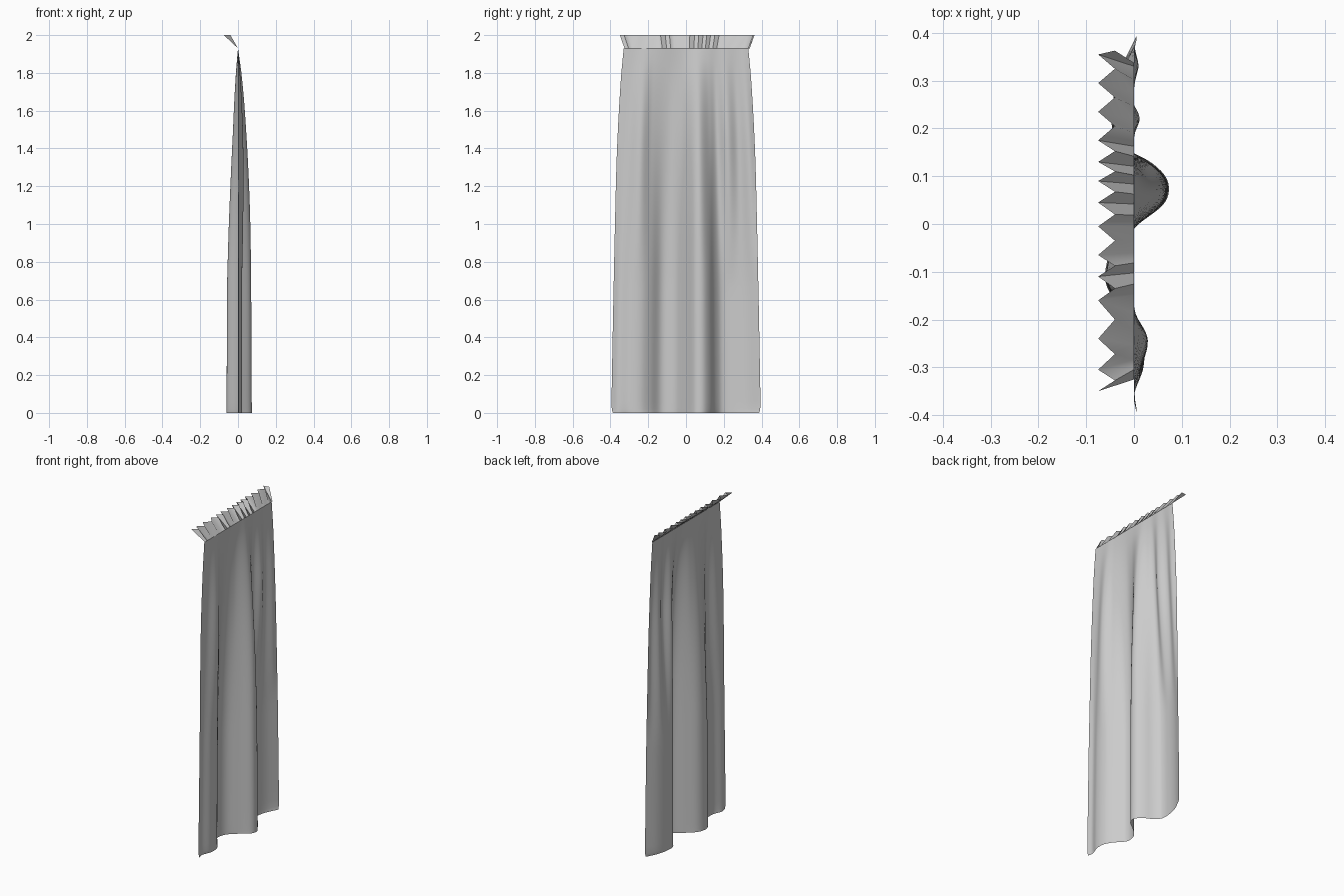
import bpy
import bmesh
from mathutils import Vector

if "Cube" in bpy.data.objects:
    bpy.data.objects.remove(bpy.data.objects["Cube"], do_unlink=True)

cloth = bpy.data.materials.new("grey_cloth")
cloth.use_nodes = True
grey = (0.6, 0.6, 0.6, 1)
cloth.diffuse_color = grey
cloth.node_tree.nodes["Principled BSDF"].inputs["Base Color"].default_value = grey

TOP = 1.93      # height of the gathered seam


def spline(points, t):
    """Smooth curve value through sorted (position, value) points."""
    t = min(max(t, points[0][0]), points[-1][0])
    i = max(k for k in range(len(points) - 1) if points[k][0] <= t)

    def slope(k):
        a, b = points[max(k - 1, 0)], points[min(k + 1, len(points) - 1)]
        return (b[1] - a[1]) / (b[0] - a[0])
    (p, v), (q, w) = points[i], points[i + 1]
    h = q - p
    s = (t - p) / h
    return ((1 + 2 * s) * (1 - s) ** 2 * v + s * (1 - s) ** 2 * h * slope(i)
            + s * s * (3 - 2 * s) * w + s * s * (s - 1) * h * slope(i + 1))


def make_object(name, bm, smooth_angle):
    mesh = bpy.data.meshes.new(name)
    bm.to_mesh(mesh)
    bm.free()
    obj = bpy.data.objects.new(name, mesh)
    bpy.context.collection.objects.link(obj)
    mesh.materials.append(cloth)
    bpy.ops.object.select_all(action="DESELECT")
    bpy.context.view_layer.objects.active = obj
    obj.select_set(True)
    bpy.ops.object.shade_smooth_by_angle(angle=smooth_angle)
    return obj


def sheet(bm, rows):
    """Join rows of points into a grid of quads facing +x."""
    grid = [[bm.verts.new(p) for p in row] for row in rows]
    for low, high in zip(grid, grid[1:]):
        for i in range(len(low) - 1):
            bm.faces.new((low[i], low[i + 1], high[i + 1], high[i]))


# Hanging panel: fold profiles at the hem and near the seam, blended by height
hem = [(-0.395, 0.005), (-0.36, 0.0), (-0.3, 0.02), (-0.24, 0.018), (-0.19, -0.01),
       (-0.14, -0.053), (-0.1, -0.06), (-0.05, -0.042), (0, 0.01), (0.04, 0.06),
       (0.07, 0.073), (0.1, 0.066), (0.13, 0.035), (0.155, -0.01), (0.19, -0.042),
       (0.25, -0.045), (0.32, -0.03), (0.395, 0.005)]
upper = [(-0.395, 0.0), (-0.33, 0.005), (-0.26, 0.022), (-0.2, 0.0), (-0.1, -0.022),
         (-0.03, -0.008), (0.07, 0.036), (0.14, 0.004), (0.18, -0.012), (0.24, 0.01),
         (0.3, -0.008), (0.36, 0.008), (0.395, 0.0)]
half_width = [(0, 0.387), (0.02, 0.393), (0.2, 0.392), (1, 0.376), (1.4, 0.365),
              (1.75, 0.346), (TOP, 0.33)]
fullness = [(0, 1), (0.9, 0.92), (1.25, 0.78), (1.6, 0.5), (1.8, 0.25), (TOP, 0)]

heights = [0, 0.01, 0.02] + [TOP * k / 32 for k in range(1, 33)]
columns = 100
rows = []
for z in heights:
    blend = min(max((z - 0.7) / 0.8, 0), 1)
    amount = spline(fullness, z)
    row = []
    for c in range(columns + 1):
        u = 2 * c / columns - 1
        y = 0.395 * u
        low = spline(hem, y) * amount
        high = spline(upper, y) * amount * 2
        row.append(Vector((low * (1 - blend) + high * blend, u * spline(half_width, z), z)))
    rows.append(row)
bm = bmesh.new()
sheet(bm, rows)
make_object("curtain_panel", bm, 1.0)

# Pleated heading: zigzag top edge leaning back from a straight seam
tips = [-0.35, -0.305, -0.24, -0.16, -0.11, -0.065, -0.005, 0.045,
        0.09, 0.13, 0.175, 0.235, 0.295, 0.355]
edge = []
for a, b in zip(tips, tips[1:]):
    edge += [(-0.075, a), (-0.04, (a + b) / 2)]
edge += [(-0.075, tips[-1]), (-0.04, 0.363)]
seam = [Vector((0, y * 0.93, TOP)) for x, y in edge]
crest = [Vector((x, y, 2)) for x, y in edge]
bm = bmesh.new()
sheet(bm, [seam, crest])
make_object("pleated_heading", bm, 1.0)
